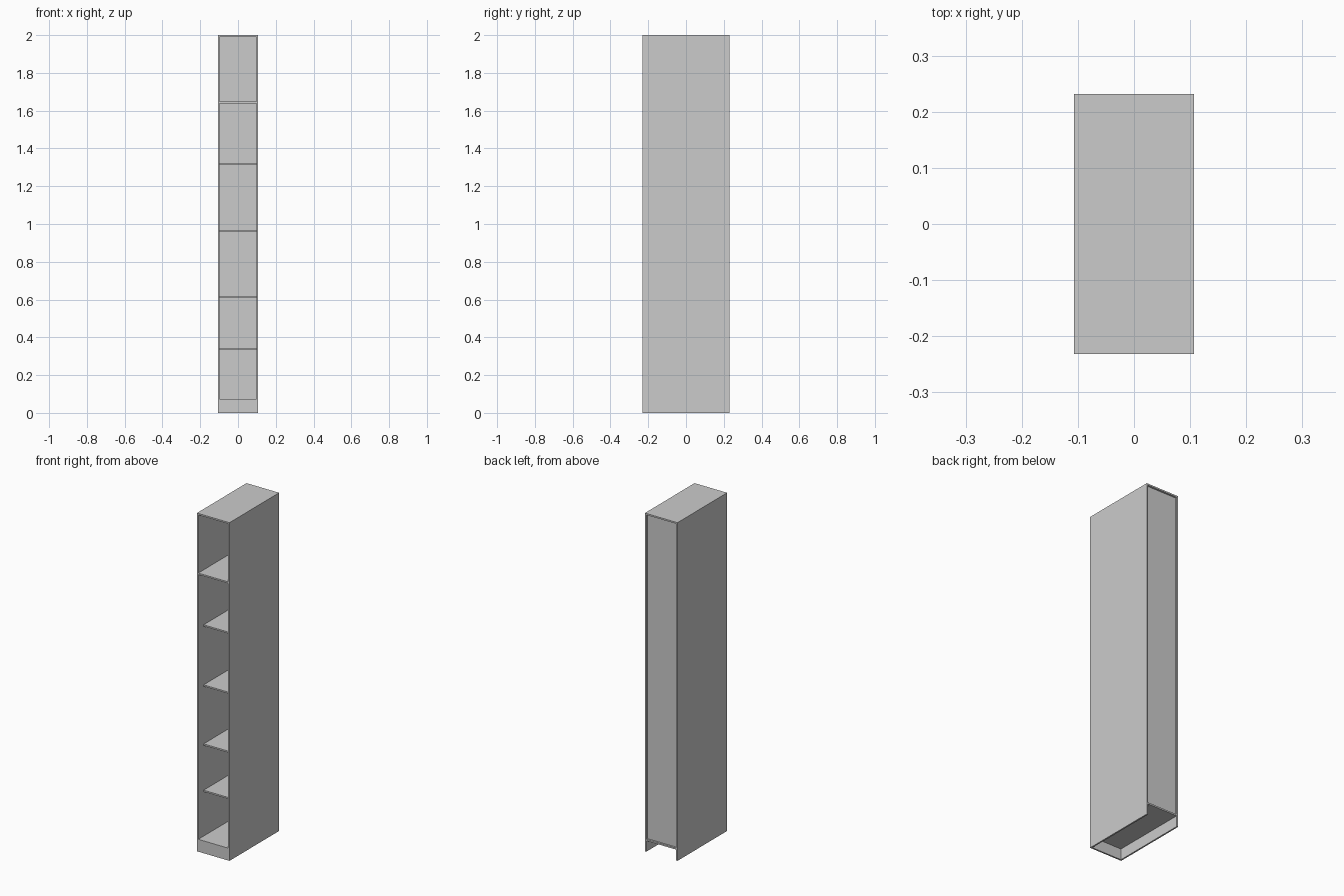
import bpy

if "Cube" in bpy.data.objects:
    bpy.data.objects.remove(bpy.data.objects["Cube"])

W, D, H = 0.1065, 0.2315, 2.0   # half width, half depth, height
T = 0.009                       # board thickness
IN = W - T                      # inner half width
BACK = D - 0.011                # rear face of the recessed back panel


def board(name, x0, x1, y0, y1, z0, z1):
    bpy.ops.mesh.primitive_cube_add(size=1, location=((x0 + x1) / 2, (y0 + y1) / 2, (z0 + z1) / 2))
    ob = bpy.context.object
    ob.name = name
    ob.scale = (x1 - x0, y1 - y0, z1 - z0)
    bpy.ops.object.transform_apply(location=False, rotation=False, scale=True)
    return ob


# side panels
board("left_side", -W, -IN, -D, D, 0, H)
board("right_side", IN, W, -D, D, 0, H)

# top, bottom and plinth between the sides
board("top_panel", -IN, IN, -D, D, H - T, H)
board("bottom_panel", -IN, IN, -D, D, 0.073 - T, 0.073)
board("plinth", -IN, IN, -D, -D + T, 0, 0.073 - T)

# recessed back panel
board("back_panel", -IN, IN, BACK - 0.004, BACK, 0.073, H - T)

# fixed shelf flush with the front
board("fixed_shelf", -IN, IN, -D, BACK - 0.004, 1.643 - T / 2, 1.643 + T / 2)

# loose shelves set back from the front
for i, z in enumerate((0.340, 0.614, 0.963, 1.318)):
    board(f"shelf_{i + 1}", -IN, IN, -D + 0.05, BACK - 0.004, z - T / 2, z + T / 2)
